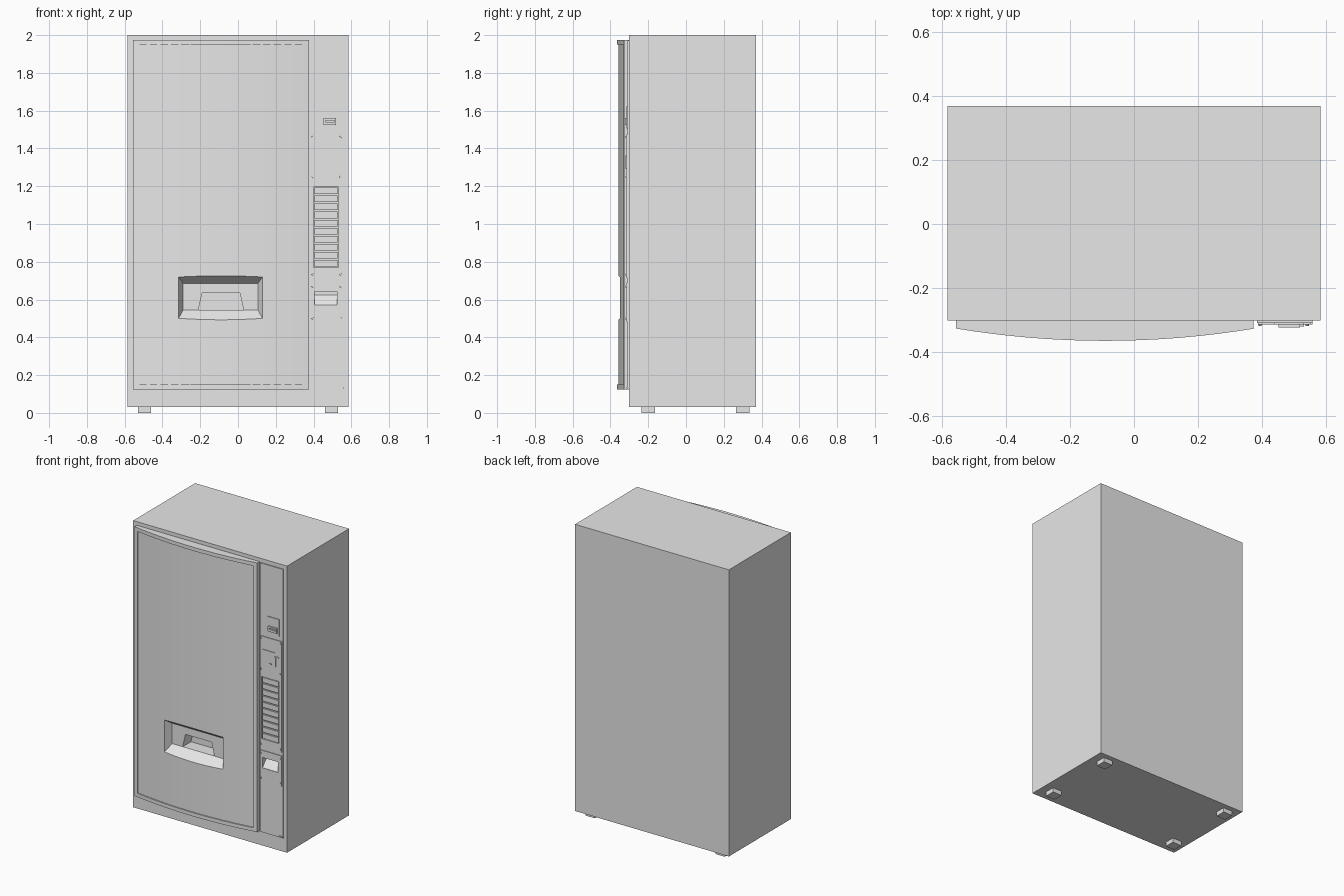
import bpy, bmesh, math
from mathutils import Matrix, Vector

old = bpy.data.objects.get("Cube")
if old:
    bpy.data.objects.remove(old, do_unlink=True)

grey = bpy.data.materials.new("light grey")
grey.use_nodes = True
grey.diffuse_color = (0.8, 0.8, 0.8, 1)
grey.node_tree.nodes["Principled BSDF"].inputs["Base Color"].default_value = (0.8, 0.8, 0.8, 1)


def finish(name, bm):
    bmesh.ops.recalc_face_normals(bm, faces=bm.faces)
    mesh = bpy.data.meshes.new(name)
    bm.to_mesh(mesh)
    bm.free()
    mesh.materials.append(grey)
    obj = bpy.data.objects.new(name, mesh)
    bpy.context.collection.objects.link(obj)
    return obj


def prism(name, points, direction):
    """Extrude a closed flat outline along a direction."""
    bm = bmesh.new()
    face = bm.faces.new([bm.verts.new(p) for p in points])
    grown = bmesh.ops.extrude_face_region(bm, geom=[face])["geom"]
    verts = [v for v in grown if isinstance(v, bmesh.types.BMVert)]
    bmesh.ops.translate(bm, verts=verts, vec=Vector(direction))
    return finish(name, bm)


def box(name, x0, x1, y0, y1, z0, z1):
    return prism(name, [(x0, y0, z0), (x1, y0, z0), (x1, y1, z0), (x0, y1, z0)], (0, 0, z1 - z0))


def cut(targets, *cutters):
    """Subtract the cutters from the targets, then discard the cutters."""
    for cutter in cutters:
        cutter.hide_render = True
        for obj in targets:
            mod = obj.modifiers.new("cut", "BOOLEAN")
            mod.operation, mod.solver, mod.object = "DIFFERENCE", "EXACT", cutter
            bpy.context.view_layer.update()
            graph = bpy.context.evaluated_depsgraph_get()
            mesh = bpy.data.meshes.new_from_object(obj.evaluated_get(graph))
            obj.modifiers.clear()
            obj.data = mesh
        bpy.data.objects.remove(cutter, do_unlink=True)


# Cabinet and feet
FRONT = -0.303
cabinet = box("cabinet", -0.585, 0.585, FRONT, 0.37, 0.03, 2)
for side, x in (("right", -0.495), ("left", 0.495)):
    for end, y in (("front", -0.2), ("back", 0.3)):
        box(f"{end}_{side}_foot", x - 0.035, x + 0.035, y - 0.035, y + 0.035, 0, 0.035)

# Bowed door with a raised rim
DOOR_MID, DOOR_HALF = -0.09, 0.465


def bow(x):
    t = (x - DOOR_MID) / DOOR_HALF
    return -0.366 + 0.038 * t * t


def bowed_slab(name, x0, x1, z0, z1, back, offset, steps=16):
    xs = [x0 + (x1 - x0) * i / steps for i in range(steps + 1)]
    outline = [(x, bow(x) + offset, z0) for x in xs] + [(x1, back, z0), (x0, back, z0)]
    return prism(name, outline, (0, 0, z1 - z0))


door = bowed_slab("door", -0.557, 0.375, 0.125, 1.975, -0.29, 0)
cut([door], bowed_slab("door_pocket", -0.533, 0.35, 0.15, 1.95, -0.45, 0.008))

# Delivery port: tapered recess and a notch under the flap
bm = bmesh.new()
for x0, x1, y, z0, z1 in ((-0.34, 0.155, -0.4, 0.455, 0.755), (-0.315, 0.13, -0.352, 0.5, 0.72),
                          (-0.29, 0.105, -0.3, 0.545, 0.685)):
    for x in (x0, x1):
        for z in (z0, z1):
            bm.verts.new((x, y, z))
bmesh.ops.convex_hull(bm, input=bm.verts)
recess = finish("port_recess", bm)
notch = prism("port_notch", [(-0.21, -0.33, 0.545), (0.03, -0.33, 0.545),
                             (0.01, -0.33, 0.635), (-0.19, -0.33, 0.635)], (0, 0.12, 0))
cut([door, cabinet], recess, notch)

# Control column with two service plates
column = box("control_column", 0.385, 0.56, -0.31, -0.3, 0.125, 1.972)
main_plate = box("main_plate", 0.388, 0.553, -0.315, -0.305, 0.715, 1.475)
lower_plate = box("lower_plate", 0.388, 0.553, -0.315, -0.305, 0.48, 0.69)

# Selection buttons in a shallow pocket
cut([main_plate, column], box("keypad_pocket", 0.4, 0.533, -0.33, -0.307, 0.77, 1.197))
pitch = 0.427 / 10
for i in range(10):
    z = 0.77 + i * pitch
    box(f"button_{i + 1}", 0.406, 0.527, -0.315, -0.305, z + 0.004, z + pitch - 0.004)

# Display window and coin slot
cut([main_plate], box("display_pocket", 0.405, 0.505, -0.33, -0.311, 1.385, 1.44))
box("coin_slot_upright", 0.502, 0.508, -0.321, -0.31, 1.29, 1.362)
box("coin_slot_top", 0.502, 0.533, -0.321, -0.31, 1.357, 1.362)
box("coin_lever", 0.458, 0.474, -0.32, -0.31, 1.296, 1.304)

# Coin return cup with a sloping floor
cup = prism("coin_cup", [(0.405, -0.34, 0.57), (0.405, -0.312, 0.57),
                         (0.405, -0.265, 0.625), (0.405, -0.265, 0.642),
                         (0.405, -0.34, 0.642)], (0.12, 0, 0))
cut([lower_plate, column, cabinet], cup)

# Note reader
box("note_reader_plate", 0.44, 0.533, -0.315, -0.305, 1.505, 1.622)
reader = box("note_reader_mouth", 0.453, 0.52, -0.324, -0.31, 1.525, 1.56)
cut([reader], box("note_slot", 0.462, 0.511, -0.34, -0.316, 1.54, 1.549))

# Screw heads
screws = [(x, z, -0.315) for x in (0.395, 0.543) for z in (0.5, 0.67, 0.733, 1.25, 1.46)]
for i, (x, z, y) in enumerate(screws):
    bm = bmesh.new()
    spin = Matrix.Translation((x, y, z)) @ Matrix.Rotation(math.pi / 2, 4, "X")
    bmesh.ops.create_cone(bm, cap_ends=True, segments=8, radius1=0.006, radius2=0.005,
                          depth=0.008, matrix=spin)
    finish(f"screw_{i + 1}", bm)

# Small catch at the foot of the column
box("column_catch", 0.53, 0.56, -0.315, -0.305, 0.13, 0.136)
